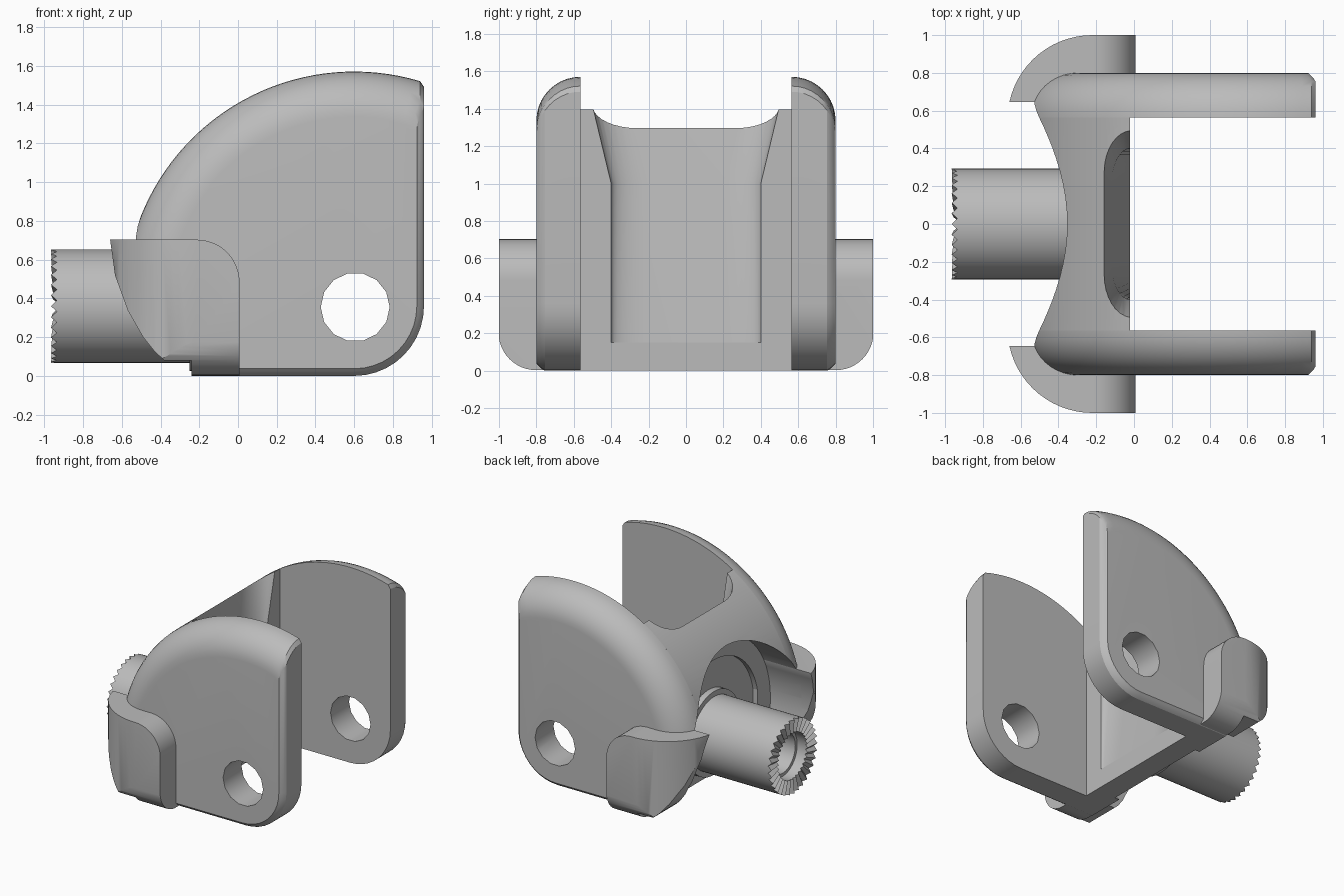
import bpy, bmesh
from math import sin, cos, pi, radians, asin, acos

if "Cube" in bpy.data.objects:
    bpy.data.objects.remove(bpy.data.objects["Cube"])

grey = bpy.data.materials.new("light_grey_metal")
grey.use_nodes = True
grey.diffuse_color = (0.5, 0.5, 0.5, 1)
grey.node_tree.nodes["Principled BSDF"].inputs["Base Color"].default_value = (0.5, 0.5, 0.5, 1)

PIVOT_X, PIVOT_Z, HOOD_R = 0.6, 0.385, 1.186   # hood arc
TUBE_Z, TUBE_R = 0.36, 0.293
PLATE_IN, PLATE_OUT = 0.565, 0.8
WALL_X, POCKET_X = -0.02, -0.24


def loft(name, rings):
    """Skin equal-length rings of points and cap both ends."""
    bm = bmesh.new()
    rows = [[bm.verts.new(p) for p in ring] for ring in rings]
    n = len(rows[0])
    for a, b in zip(rows, rows[1:]):
        for i in range(n):
            j = (i + 1) % n
            bm.faces.new((a[i], a[j], b[j], b[i]))
    bm.faces.new(rows[0])
    bm.faces.new(rows[-1])
    bmesh.ops.recalc_face_normals(bm, faces=bm.faces)
    mesh = bpy.data.meshes.new(name)
    bm.to_mesh(mesh)
    bm.free()
    mesh.materials.append(grey)
    ob = bpy.data.objects.new(name, mesh)
    bpy.context.collection.objects.link(ob)
    return ob


def prism(name, pts, axis, lo, hi):
    """Extrude a 2D outline along x, y or z."""
    def place(p, h):
        return {"x": (h, *p), "y": (p[0], h, p[1]), "z": (*p, h)}[axis]
    return loft(name, [[place(p, h) for p in pts] for h in (lo, hi)])


def arc(cx, cy, r, a0, a1, n=12):
    return [(cx + r * cos(a0 + (a1 - a0) * i / n), cy + r * sin(a0 + (a1 - a0) * i / n))
            for i in range(n + 1)]


def circle(cx, cy, r, n):
    return arc(cx, cy, r, 0, 2 * pi, n)[:-1]


def boolean(ob, cutter, operation="DIFFERENCE"):
    bpy.context.view_layer.objects.active = ob
    mod = ob.modifiers.new("cut", "BOOLEAN")
    mod.operation, mod.object, mod.solver = operation, cutter, "EXACT"
    bpy.ops.object.modifier_apply(modifier=mod.name)


def smooth(ob):
    bpy.ops.object.select_all(action="DESELECT")
    ob.select_set(True)
    bpy.context.view_layer.objects.active = ob
    bpy.ops.object.shade_smooth_by_angle(angle=radians(30))


# Cutters shared by the body parts
pocket = prism("pocket_cutter", circle(0, TUBE_Z, 0.73, 64), "x", -1.2, POCKET_X)
recess = prism("recess_cutter", circle(0, TUBE_Z, 0.58, 64), "x", -1.2, POCKET_X + 0.04)
heel = prism("heel_cutter", [(-1, 0.702), (-0.66, 0.702), (-0.635, 0.52), (-0.57, 0.34),
                             (-0.49, 0.2), (-0.43, 0.125), (-0.38, 0.08), (POCKET_X, 0.08),
                             (POCKET_X, -0.1), (-1, -0.1)], "y", -1.2, 1.2)
pin = prism("pin_cutter", circle(0.605, 0.355, 0.178, 14), "y", -1.2, 1.2)


def scoop_ring(z, depth, half):
    """Section of the filleted scoop in the inner wall."""
    side = [(WALL_X - depth * sin(t * pi / 16), half - 0.2 * (1 - cos(t * pi / 16)))
            for t in range(9)]
    pts = [(0.2, half)] + side
    pts += [(x, -y) for x, y in reversed(pts)]
    return [(x, y, z) for x, y in pts]


scoop = loft("scoop_cutter", [scoop_ring(0.15, 0.002, 0.4), scoop_ring(1.0, 0.1, 0.4),
                              scoop_ring(1.5, 0.164, 0.52)])
cutters = [pocket, recess, heel, pin, scoop]

# Bridge joining the two plates
start = acos((WALL_X - PIVOT_X) / HOOD_R)
bridge = prism("bridge", arc(PIVOT_X, PIVOT_Z, HOOD_R, start, pi, 24)
               + [(PIVOT_X - HOOD_R, 0), (WALL_X, 0)], "y", -PLATE_IN, PLATE_IN)
for c in (scoop, heel, pocket, recess):
    boolean(bridge, c)
smooth(bridge)


def plate_ring(y, side, round_in, chamfer):
    """Plate outline, drawn in on the hood arc and on the straight edges."""
    r = HOOD_R - round_in
    front = 0.96 - chamfer
    end = acos((front - 0.02 - PIVOT_X) / r)
    top_z = PIVOT_Z + r * sin(end)
    pts = arc(PIVOT_X, PIVOT_Z, r, pi, end, 40)
    pts += [(front, top_z - 0.03)]
    pts += arc(0.6, 0.36, 0.36 - chamfer, 0, -pi / 2, 10)
    pts += [(PIVOT_X - r, chamfer)]
    return [(x, side * y, z) for x, z in pts]


# Side plates with a rounded hood edge, and the lugs outside them
thick = PLATE_OUT - PLATE_IN
for side, word in ((-1, "front"), (1, "back")):
    rings = []
    for i in range(11):
        t = i / 10 * pi / 2
        y = PLATE_IN + thick * sin(t)
        rings.append(plate_ring(y, side, thick * (1 - cos(t)), max(0, y - 0.763)))
    plate = loft(word + "_plate", rings)
    for c in (heel, pocket, pin):
        boolean(plate, c)
    smooth(plate)

    # Lug: plan outline trimmed by its side and end outlines
    plan = [(0.008, 0.645), (0.008, 1)] + arc(-0.22, 0.55, 0.45, pi / 2, pi - asin(0.095 / 0.45), 14)
    lug = prism(word + "_lug", [(x, side * y) for x, y in plan], "z", -0.05, 0.9)
    face = prism("lug_side_cutter", [(-0.9, -0.02), (0.008, -0.02)]
                 + arc(-0.212, 0.483, 0.22, 0, pi / 2) + [(-0.9, 0.703)], "y", -1.1, 1.1)
    end = prism("lug_end_cutter", [(side * y, z) for y, z in
                [(0.6, 0.8), (0.6, 0.003)] + arc(0.802, 0.203, 0.2, -pi / 2, 0) + [(1.002, 0.8)]],
                "x", -1, 0.2)
    boolean(lug, face, "INTERSECT")
    boolean(lug, end, "INTERSECT")
    boolean(lug, heel)
    boolean(lug, pocket)
    smooth(lug)
    cutters += [face, end]

# Hollow tube with a toothed rim
TEETH = 32


def tube_ring(x, r, tooth=0):
    return [(x + (tooth if i % 2 else 0), r * cos(i * pi / TEETH), TUBE_Z + r * sin(i * pi / TEETH))
            for i in range(2 * TEETH)]


tube = loft("toothed_tube", [tube_ring(-0.15, TUBE_R), tube_ring(-0.935, TUBE_R),
                             tube_ring(-0.965, TUBE_R, 0.03), tube_ring(-0.955, 0.185, 0.02),
                             tube_ring(-0.86, 0.185), tube_ring(-0.86, 0.16),
                             tube_ring(-0.4, 0.16)])
smooth(tube)

# Flange where the tube meets the bridge
flange = prism("tube_flange", circle(0, TUBE_Z, 0.335, 48), "x", -0.15, -0.25)
smooth(flange)

for c in cutters:
    bpy.data.objects.remove(c)
